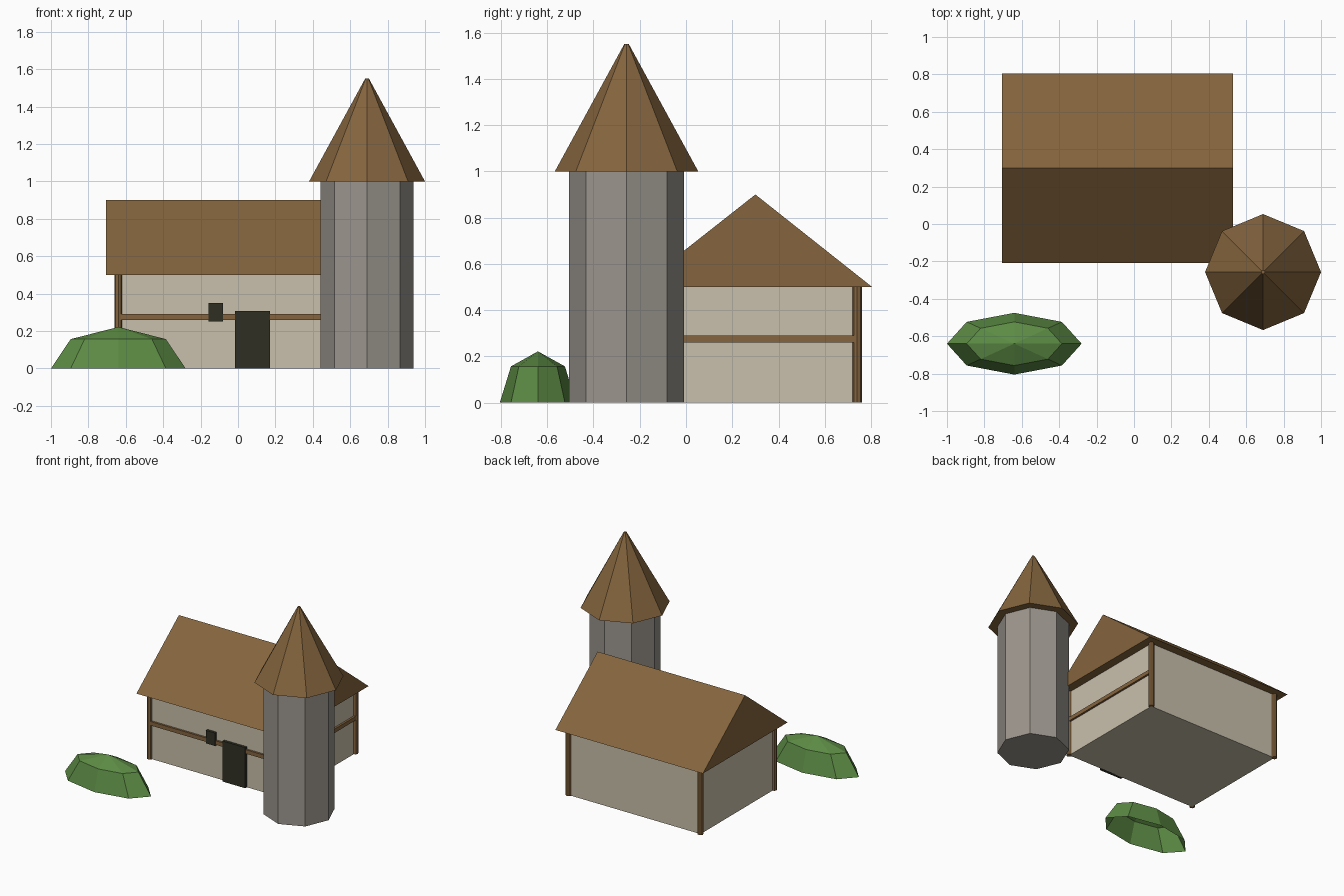
import bpy, bmesh, math
from mathutils import Matrix

if "Cube" in bpy.data.objects:
    bpy.data.objects.remove(bpy.data.objects["Cube"])


def mat(name, rgb):
    # sRGB bytes to linear diffuse colour
    m = bpy.data.materials.new(name)
    lin = [((c / 255 + 0.055) / 1.055) ** 2.4 for c in rgb]
    m.diffuse_color = (*lin, 1)
    m.use_nodes = True
    m.node_tree.nodes["Principled BSDF"].inputs["Base Color"].default_value = m.diffuse_color
    return m


WOOD = mat("brown wood", (133, 101, 62))
PLASTER = mat("cream plaster", (201, 192, 172))
STONE = mat("grey stone", (155, 149, 141))
DARK = mat("dark opening", (48, 47, 36))
LEAF = mat("leaf green", (92, 139, 68))


def finish(name, bm, material):
    bmesh.ops.recalc_face_normals(bm, faces=bm.faces)
    me = bpy.data.meshes.new(name)
    bm.to_mesh(me)
    bm.free()
    me.materials.append(material)
    ob = bpy.data.objects.new(name, me)
    bpy.context.collection.objects.link(ob)
    return ob


def box(name, x, y, z, material):
    # box from (min, max) pairs
    bm = bmesh.new()
    size = [b - a for a, b in (x, y, z)]
    mid = [(a + b) / 2 for a, b in (x, y, z)]
    bmesh.ops.create_cube(bm, size=1, matrix=Matrix.Translation(mid) @ Matrix.Diagonal((*size, 1)))
    return finish(name, bm, material)


def column(name, x, y, z0, z1, r0, r1, material):
    # eight-sided cylinder or cone, corners on the axes
    bm = bmesh.new()
    bmesh.ops.create_cone(bm, cap_ends=True, segments=8, radius1=r0, radius2=r1, depth=z1 - z0,
                          matrix=Matrix.Translation((x, y, (z0 + z1) / 2)))
    return finish(name, bm, material)


X0, X1, Y0, Y1, EAVE = -0.64, 0.465, -0.14, 0.74, 0.5

# House walls
box("house_walls", (X0, X1), (Y0, Y1), (0, EAVE), PLASTER)

# Gabled roof: triangular profile extruded along x
bm = bmesh.new()
profile = [(-0.208, EAVE), (0.805, EAVE), (0.30, 0.9)]
face = bm.faces.new([bm.verts.new((-0.705, y, z)) for y, z in profile])
ext = bmesh.ops.extrude_face_region(bm, geom=[face], use_keep_orig=True)
bmesh.ops.translate(bm, vec=(1.235, 0, 0),
                    verts=[v for v in ext["geom"] if isinstance(v, bmesh.types.BMVert)])
finish("house_roof", bm, WOOD)

# Corner posts
for px, sx in ((X0, "left"), (X1, "right")):
    for py, sy in ((Y0, "front"), (Y1, "back")):
        column(f"post_{sy}_{sx}", px, py, 0, EAVE, 0.02, 0.02, WOOD)

# Horizontal beams on the front and right walls
box("beam_front", (X0, X1), (Y0 - 0.015, Y0 + 0.01), (0.26, 0.29), WOOD)
box("beam_right", (X1 - 0.01, X1 + 0.015), (Y0, Y1), (0.26, 0.29), WOOD)

# Door and window
box("door", (-0.017, 0.172), (Y0 - 0.02, Y0 + 0.005), (0, 0.307), DARK)
box("window", (-0.157, -0.08), (Y0 - 0.02, Y0 + 0.005), (0.252, 0.35), DARK)

# Tower with pointed roof
column("tower", 0.69, -0.257, 0, 1.0, 0.248, 0.248, STONE)
column("tower_roof", 0.69, -0.257, 1.0, 1.55, 0.31, 0.01, WOOD)

# Bush: upper half of a squashed low-poly sphere, open underneath
bm = bmesh.new()
bmesh.ops.create_uvsphere(bm, u_segments=8, v_segments=4, radius=1)
bmesh.ops.delete(bm, geom=[v for v in bm.verts if v.co.z < -0.1], context="VERTS")
bmesh.ops.transform(bm, verts=bm.verts, matrix=Matrix.Translation((-0.64, -0.64, 0))
                    @ Matrix.Diagonal((0.36, 0.165, 0.222, 1)))
finish("bush", bm, LEAF)
